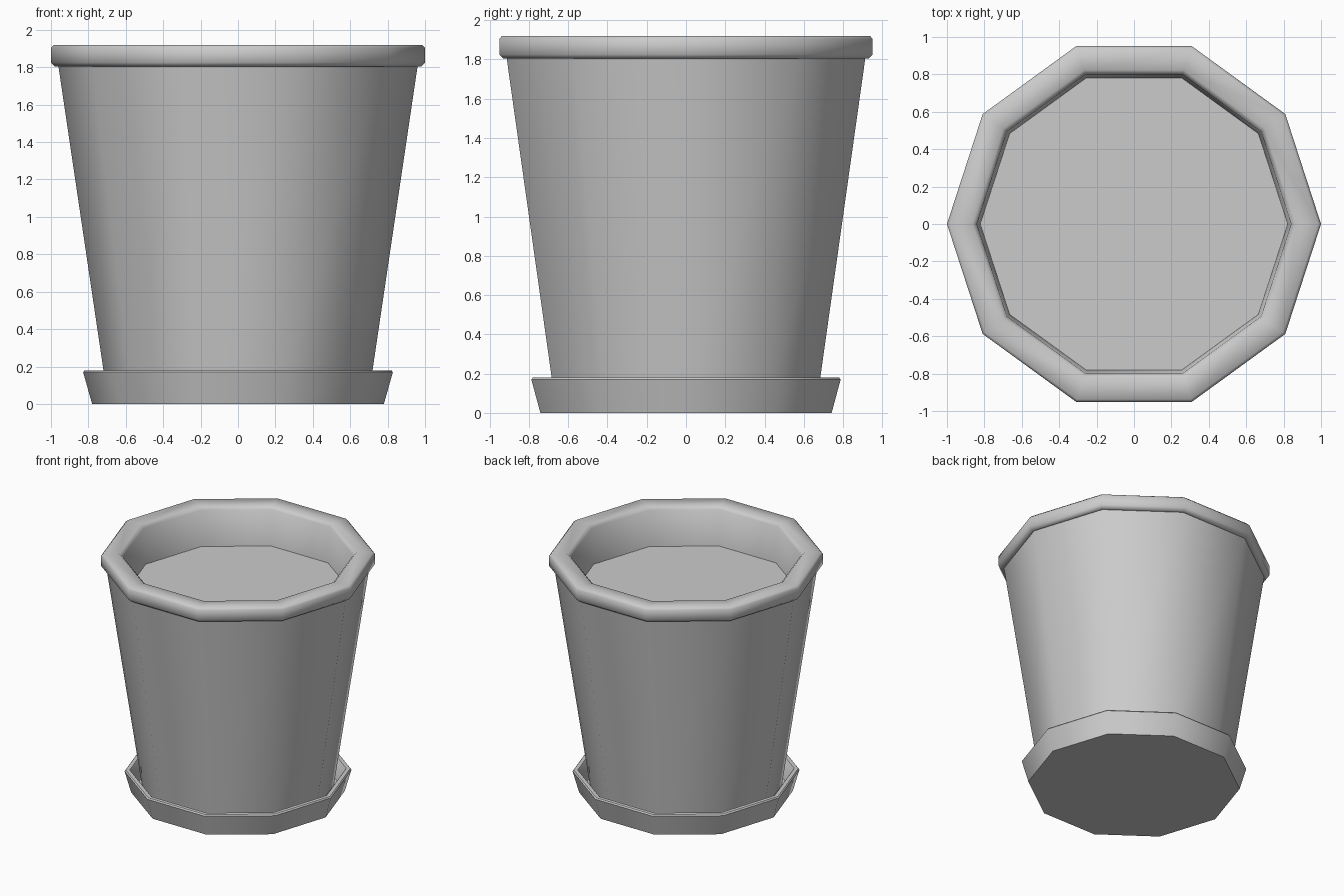
import bpy, bmesh, math

if "Cube" in bpy.data.objects:
    bpy.data.objects.remove(bpy.data.objects["Cube"])

SIDES = 10


def lathe(name, profile):
    """Ten-sided turned shape from (radius, z) points, capped at both ends."""
    bm = bmesh.new()
    rings = [[bm.verts.new((r * math.cos(2 * math.pi * i / SIDES),
                            r * math.sin(2 * math.pi * i / SIDES), z))
              for i in range(SIDES)] for r, z in profile]
    for a, b in zip(rings, rings[1:]):
        for i in range(SIDES):
            j = (i + 1) % SIDES
            bm.faces.new((a[i], a[j], b[j], b[i]))
    bm.faces.new(rings[0][::-1])
    bm.faces.new(rings[-1])
    bmesh.ops.recalc_face_normals(bm, faces=bm.faces)
    mesh = bpy.data.meshes.new(name)
    bm.to_mesh(mesh)
    bm.free()
    obj = bpy.data.objects.new(name, mesh)
    bpy.context.collection.objects.link(obj)
    bpy.ops.object.select_all(action='DESELECT')
    obj.select_set(True)
    bpy.context.view_layer.objects.active = obj
    bpy.ops.object.shade_smooth_by_angle(angle=math.radians(50))
    return obj


# Tapered pot with an overhanging, softened rim and a hollow inside
lathe("pot", [
    (0.70, 0.05), (0.96, 1.805),
    (0.98, 1.805), (1.0, 1.825), (1.0, 1.905), (0.985, 1.92),
    (0.865, 1.92), (0.84, 1.895), (0.82, 1.58), (0.64, 0.13),
])

# Soil surface filling the pot
lathe("soil", [(0.80, 1.54), (0.823, 1.61)])

# Shallow drip saucer
lathe("saucer", [
    (0.78, 0.0), (0.828, 0.17), (0.82, 0.18),
    (0.79, 0.18), (0.782, 0.17), (0.745, 0.05),
])
